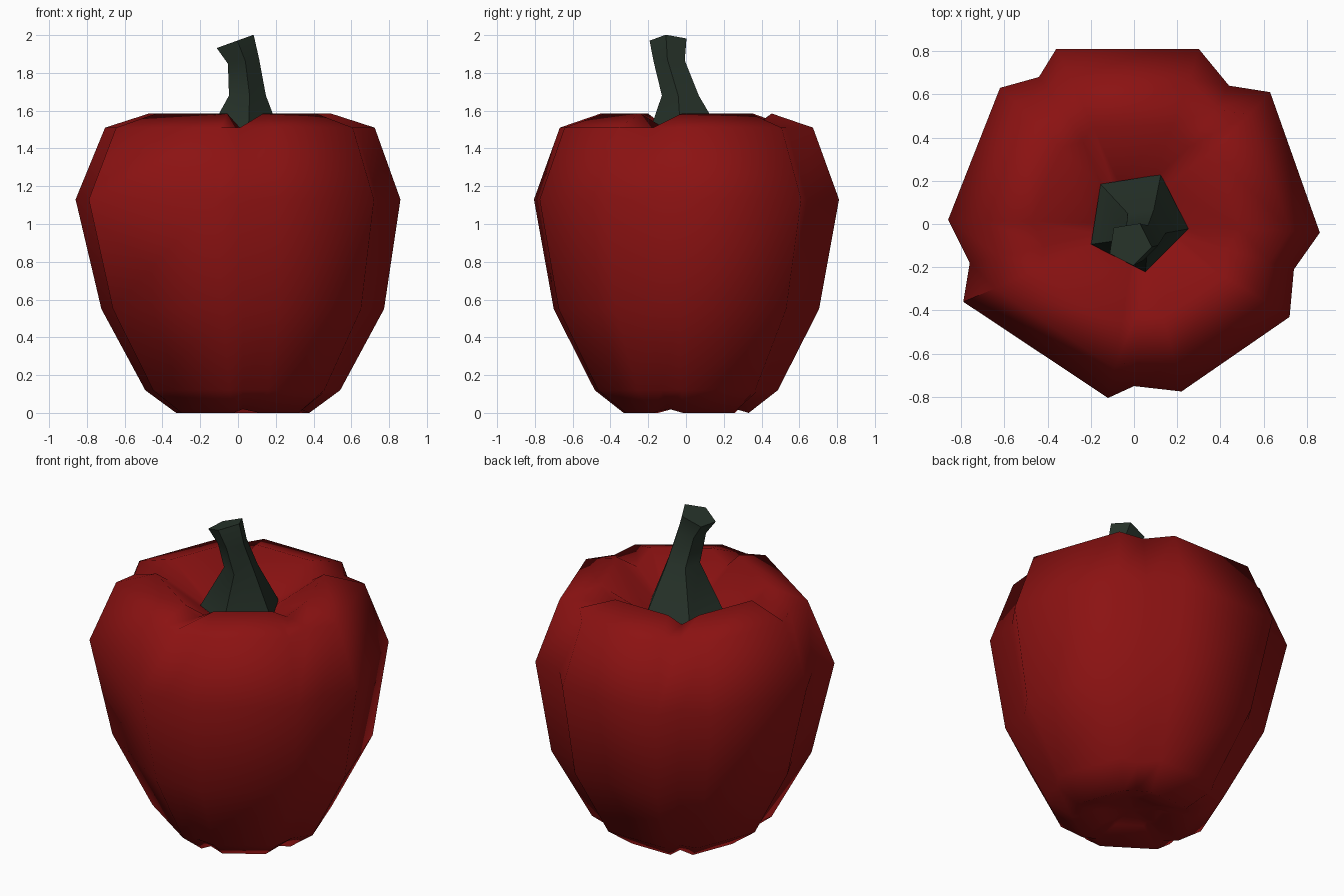
import bpy, bmesh, math

if "Cube" in bpy.data.objects:
    bpy.data.objects.remove(bpy.data.objects["Cube"])


def material(name, rgb):
    m = bpy.data.materials.new(name)
    m.diffuse_color = (*rgb, 1)
    m.use_nodes = True
    m.node_tree.nodes["Principled BSDF"].inputs["Base Color"].default_value = m.diffuse_color
    return m


def loft(name, rings, bottom, top, mat, angle):
    """Skin a stack of equal-length rings and close both ends with fans."""
    bm = bmesh.new()
    loops = [[bm.verts.new(p) for p in r] for r in rings]
    n = len(loops[0])
    for a, b in zip(loops, loops[1:]):
        for i in range(n):
            j = (i + 1) % n
            bm.faces.new((a[i], a[j], b[j], b[i]))
    for loop, tip in ((loops[0], bottom), (loops[-1], top)):
        c = bm.verts.new(tip)
        for i in range(n):
            bm.faces.new((loop[i], loop[(i + 1) % n], c))
    bmesh.ops.recalc_face_normals(bm, faces=bm.faces)
    me = bpy.data.meshes.new(name)
    bm.to_mesh(me)
    bm.free()
    me.materials.append(mat)
    ob = bpy.data.objects.new(name, me)
    bpy.context.collection.objects.link(ob)
    bpy.context.view_layer.objects.active = ob
    ob.select_set(True)
    bpy.ops.object.shade_smooth_by_angle(angle=math.radians(angle))
    ob.select_set(False)
    return ob


red = material("deep red", (0.26, 0.006, 0.006))
green = material("dark green", (0.02, 0.033, 0.023))

# Five-lobed outline, counter-clockwise: crease, then the two lobe corners
outline = [(0.0, -0.75), (0.22, -0.775), (0.72, -0.43),
           (0.74, -0.21), (0.86, -0.04), (0.63, 0.61),
           (0.44, 0.64), (0.30, 0.81), (-0.36, 0.81),
           (-0.44, 0.68), (-0.62, 0.63), (-0.86, 0.02),
           (-0.76, -0.18), (-0.79, -0.36), (-0.12, -0.805)]

# Pepper body: scale, lobe height, crease height, sideways shift
profile = [(0.20, 0.06, 0.07, 0.025), (0.41, 0.0, 0.02, 0.025),
           (0.60, 0.12, 0.12, 0.025), (0.87, 0.55, 0.55, 0.025),
           (1.0, 1.13, 1.13, 0.0), (0.83, 1.51, 1.51, 0.01),
           (0.56, 1.585, 1.51, 0.01), (0.25, 1.39, 1.38, 0.015)]
rings = [[(x * s + dx, y * s, zc if i % 3 == 0 else z)
          for i, (x, y) in enumerate(outline)] for s, z, zc, dx in profile]
loft("pepper_body", rings, (0.025, 0, 0.08), (0.015, 0.01, 1.36), red, 60)

# Stem with flared base: centre, radius, tilt of the ring
stem = [(0.015, 0.015, 1.405, 0.24, 0.0), (0.045, -0.025, 1.68, 0.104, 0.0),
        (0.025, -0.085, 1.86, 0.088, 0.15), (-0.02, -0.09, 1.965, 0.104, 0.36)]
rings = []
for cx, cy, cz, r, tilt in stem:
    ring = []
    for k in range(5):
        a = math.radians(-81 + 72 * k)
        dx, dy = r * math.cos(a), r * math.sin(a)
        ring.append((cx + dx, cy + dy, cz + tilt * dx))
    rings.append(ring)
loft("stem", rings, (0.015, 0.015, 1.38), (-0.02, -0.09, 1.965), green, 60)
